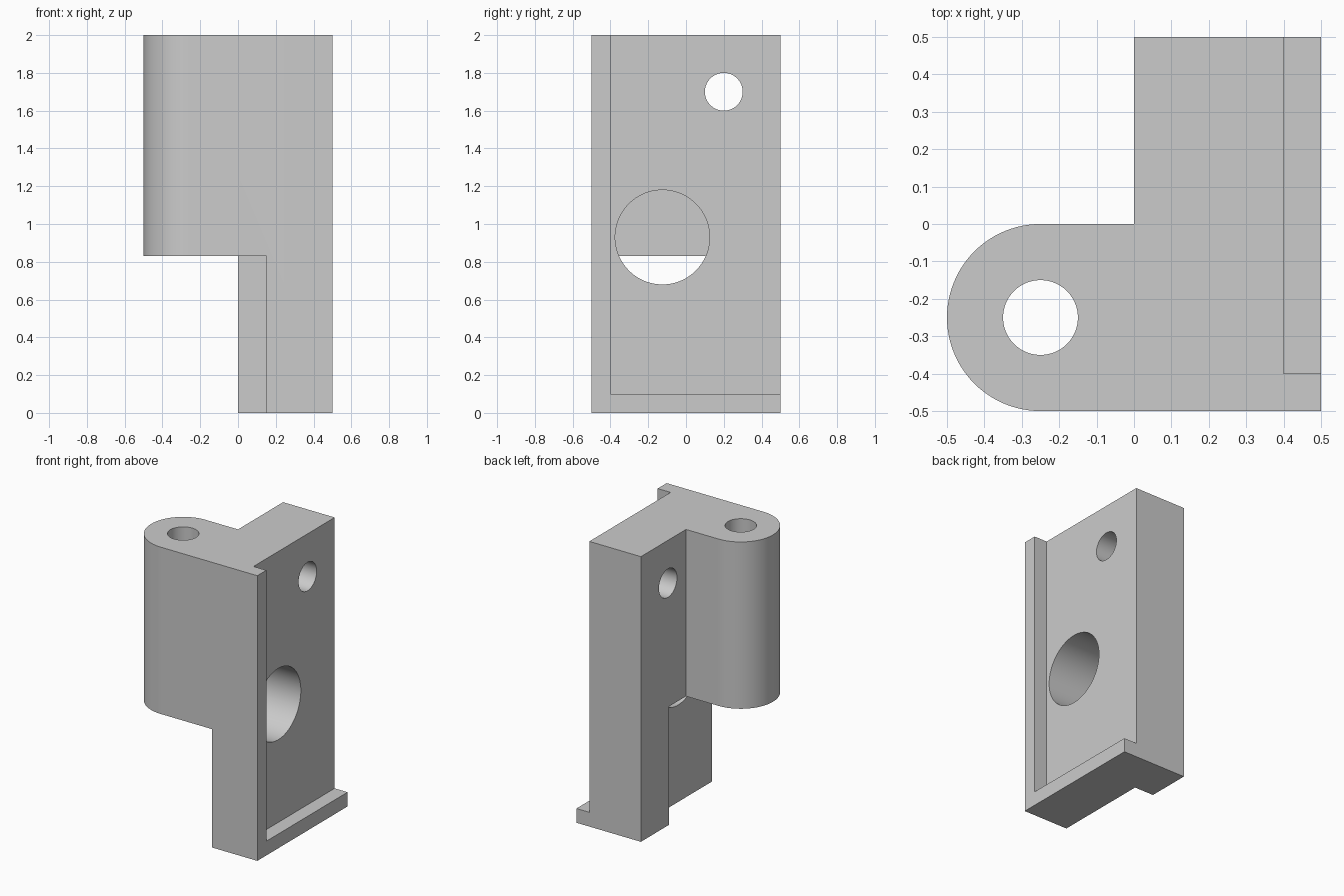
import bpy, bmesh, math
from mathutils import Matrix

cube = bpy.data.objects.get("Cube")
if cube:
    bpy.data.objects.remove(cube, do_unlink=True)

grey = bpy.data.materials.new("plain_grey")
grey.use_nodes = True
grey.diffuse_color = (0.6, 0.6, 0.6, 1)
grey.node_tree.nodes["Principled BSDF"].inputs["Base Color"].default_value = (0.6, 0.6, 0.6, 1)


def make_object(name, bm):
    bmesh.ops.recalc_face_normals(bm, faces=bm.faces)
    mesh = bpy.data.meshes.new(name)
    bm.to_mesh(mesh)
    bm.free()
    mesh.materials.append(grey)
    obj = bpy.data.objects.new(name, mesh)
    bpy.context.collection.objects.link(obj)
    return obj


def prism(name, outline, bottom, top):
    """Extrude an outline in the ground plane from bottom to top."""
    bm = bmesh.new()
    face = bm.faces.new([bm.verts.new((x, y, bottom)) for x, y in outline])
    ext = bmesh.ops.extrude_face_region(bm, geom=[face])
    verts = [v for v in ext["geom"] if isinstance(v, bmesh.types.BMVert)]
    bmesh.ops.translate(bm, verts=verts, vec=(0, 0, top - bottom))
    return make_object(name, bm)


def box(name, x, y, z):
    return prism(name, [(x[0], y[0]), (x[1], y[0]), (x[1], y[1]), (x[0], y[1])], *z)


def cylinder(name, radius, depth, centre, along_x=False):
    bm = bmesh.new()
    turn = Matrix.Rotation(math.pi / 2, 4, "Y") if along_x else Matrix()
    bmesh.ops.create_cone(bm, cap_ends=True, segments=96, radius1=radius, radius2=radius,
                          depth=depth, matrix=Matrix.Translation(centre) @ turn)
    return make_object(name, bm)


# Bracket: upright plate with a rounded arm running to the right
arc = [(-0.25 + 0.25 * math.cos(a), -0.25 + 0.25 * math.sin(a))
       for a in (math.pi * (0.5 + i / 48) for i in range(49))]
bracket = prism("bracket", [(0.5, -0.5), (0.5, 0.5), (0, 0.5), (0, 0)] + arc, 0, 2)

# Cutters: lower notch, side recess leaving two lips, and the holes
cutters = [
    box("arm_underside_cutter", (-1, 0.15), (-1, 0.19), (-1, 0.83)),
    box("recess_cutter", (0.4, 1), (-0.4, 1), (0.1, 3)),
    cylinder("pin_hole_cutter", 0.1, 6, (-0.25, -0.25, 1)),
    cylinder("screw_hole_cutter", 0.1, 3, (0, 0.2, 1.7), True),
    cylinder("blind_bore_cutter", 0.25, 1, (0.55, -0.125, 0.93), True),
]
# The bore must spare the front lip, so it starts inside the recess
for cutter in cutters:
    mod = bracket.modifiers.new(cutter.name, "BOOLEAN")
    mod.operation = "DIFFERENCE"
    mod.solver = "EXACT"
    mod.object = cutter
    cutter.hide_render = True

# Bake the cuts and drop the cutters
bpy.context.view_layer.update()
result = bpy.data.meshes.new_from_object(
    bracket.evaluated_get(bpy.context.evaluated_depsgraph_get()))
bracket.modifiers.clear()
bracket.data = result
result.materials.clear()
result.materials.append(grey)
for poly in result.polygons:
    poly.material_index = 0
for cutter in cutters:
    bpy.data.objects.remove(cutter, do_unlink=True)

# Smooth round walls, sharp corners
bpy.ops.object.select_all(action="DESELECT")
bracket.select_set(True)
bpy.context.view_layer.objects.active = bracket
bpy.ops.object.shade_smooth_by_angle(angle=math.radians(30))
